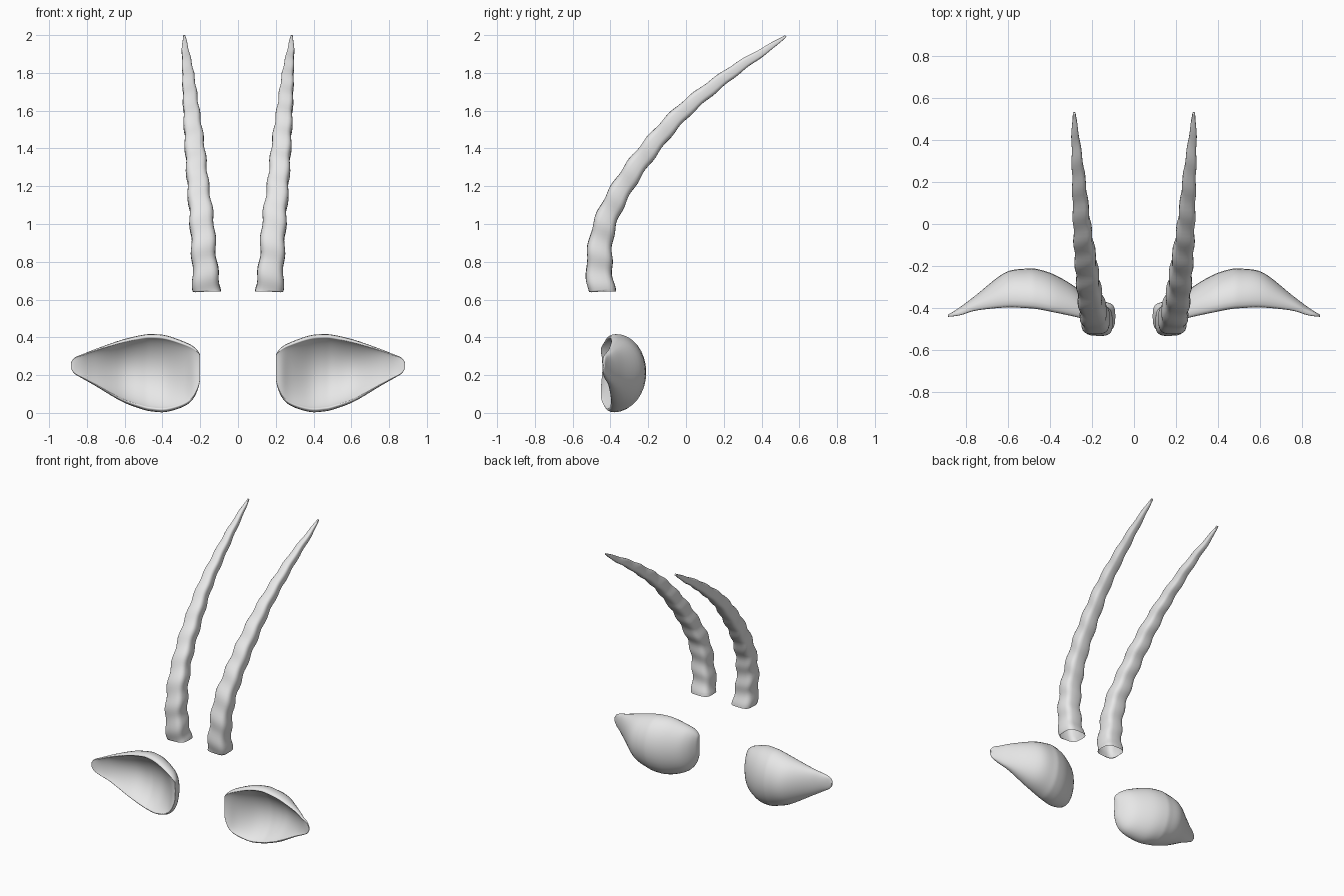
import bpy, bmesh
from math import sin, cos, pi, copysign
from mathutils import Vector

if "Cube" in bpy.data.objects:
    bpy.data.objects.remove(bpy.data.objects["Cube"])

grey = bpy.data.materials.new("light grey")
grey.use_nodes = True
grey.diffuse_color = (0.8, 0.8, 0.8, 1)
grey.node_tree.nodes["Principled BSDF"].inputs["Base Color"].default_value = (0.8, 0.8, 0.8, 1)


def spline(points, steps):
    """Smooth curve through the points, of any dimension."""
    pts = [Vector(p) for p in points]
    last = len(pts) - 1
    out = []
    for i in range(last):
        a, b, c, d = (pts[max(0, min(last, i + k))] for k in (-1, 0, 1, 2))
        for k in range(steps):
            t = k / steps
            out.append(0.5 * (2 * b + (c - a) * t + (2 * a - 5 * b + 4 * c - d) * t**2
                              + (3 * b - a - 3 * c + d) * t**3))
    return out + [pts[-1]]


def skin(name, rings, mirror, cap_start):
    """Bridge rings of points into one smooth surface, closed at the far end."""
    bm = bmesh.new()
    loops = [[bm.verts.new((p[0] * mirror, p[1], p[2])) for p in ring] for ring in rings]
    n = len(loops[0])
    for a, b in zip(loops, loops[1:]):
        for i in range(n):
            j = (i + 1) % n
            bm.faces.new((a[i], a[j], b[j], b[i]))
    bm.faces.new(loops[-1])
    if cap_start:
        bm.faces.new(loops[0])
    bmesh.ops.recalc_face_normals(bm, faces=bm.faces)
    mesh = bpy.data.meshes.new(name)
    bm.to_mesh(mesh)
    bm.free()
    mesh.materials.append(grey)
    mesh.polygons.foreach_set("use_smooth", [True] * len(mesh.polygons))
    obj = bpy.data.objects.new(name, mesh)
    bpy.context.collection.objects.link(obj)


# Horn: centre line, then the half widths across and front to back
HORN_PATH = [(.164, -.447, .643), (.178, -.46, .8), (.19, -.43, 1), (.211, -.333, 1.2),
             (.228, -.191, 1.4), (.247, -.012, 1.6), (.265, .238, 1.8), (.28, .43, 1.927),
             (.284, .528, 1.995)]
HORN_SIZE = [(.075, .072), (.066, .068), (.064, .06), (.057, .055),
             (.052, .05), (.042, .042), (.03, .031), (.017, .018), (.006, .006)]


def soft_square(v):
    return copysign(abs(v) ** 0.6, v)


def horn_rings():
    path, size = spline(HORN_PATH, 12), spline(HORN_SIZE, 12)
    rings, run = [], 0
    for i, p in enumerate(path):
        ahead = (path[min(i + 1, len(path) - 1)] - path[max(i - 1, 0)]).normalized()
        if i == 0:
            ahead = Vector((0, 0, 1))
        else:
            run += (p - path[i - 1]).length
        back = ahead.cross(Vector((1, 0, 0))).normalized()
        side = back.cross(ahead)
        ring = []
        for k in range(24):
            a = 2 * pi * k / 24
            # Ridges wind round the horn
            swell = 1 + 0.07 * sin(2 * pi * run / 0.16 + a)
            ring.append(p + (side * size[i][0] * soft_square(cos(a))
                             + back * size[i][1] * soft_square(sin(a))) * swell)
        rings.append(ring)
    return rings


# Ear sections along x: x, bottom, top, then y of the rim, the back and the hollow
EAR = [(.2, .21, .29, -.44, -.425, -.442), (.205, .15, .318, -.443, -.4, -.442),
       (.235, .078, .351, -.442, -.345, -.43), (.285, .035, .377, -.43, -.295, -.39),
       (.38, .005, .41, -.41, -.24, -.325), (.457, .008, .417, -.395, -.215, -.3),
       (.51, .02, .412, -.39, -.212, -.295), (.615, .06, .387, -.387, -.232, -.305),
       (.75, .14, .34, -.405, -.337, -.38), (.82, .18, .312, -.428, -.39, -.42),
       (.865, .207, .293, -.437, -.42, -.438), (.885, .235, .265, -.44, -.43, -.44)]


def ear_rings():
    rings = []
    arc = [-pi / 2 + pi * k / 16 for k in range(17)]
    for x, low, high, rim, back, hollow in spline(EAR, 5):
        mid, half = (low + high) / 2, (high - low) / 2
        lip = min(.025, .16 * half, .5 * (back - rim))

        def at(y, s):
            return (x, y, mid + half * s)

        # Cupped back, fat rounded lip, then the shallow hollow front
        ring = [at(rim + lip + (back - rim - lip) * cos(a), sin(a)) for a in arc]
        ring += [at(rim + lip * .2, .985), at(rim - lip * .25, .95)]
        front = rim - lip * .4
        ring += [at(front + (hollow - front) * abs(cos(a)) ** 1.6, .91 * sin(a))
                 for a in reversed(arc)]
        ring += [at(rim - lip * .25, -.95), at(rim + lip * .2, -.985)]
        rings.append(ring)
    return rings


for side, mirror in (("left", 1), ("right", -1)):
    skin(side + "_horn", horn_rings(), mirror, False)
    skin(side + "_ear", ear_rings(), mirror, True)
